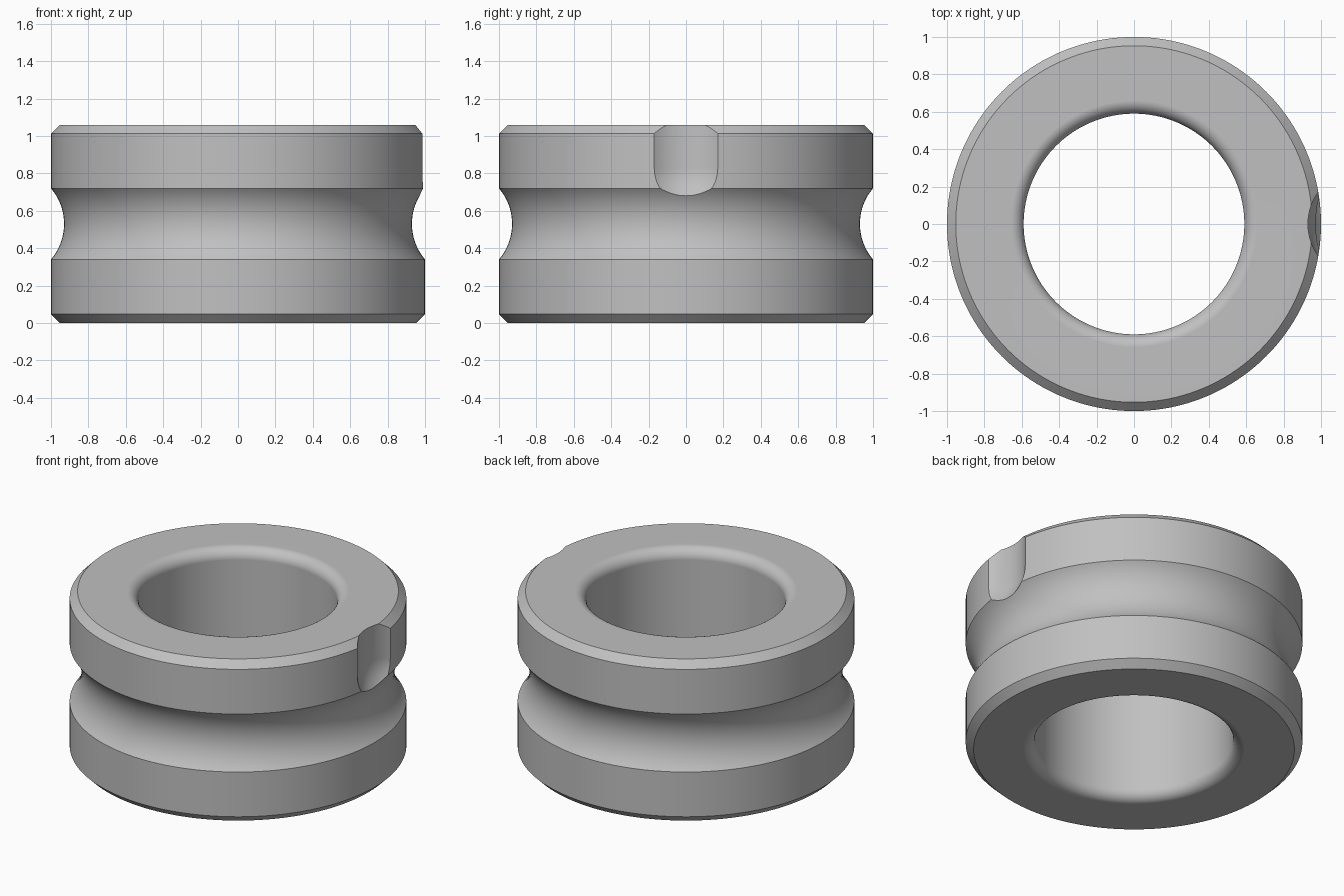
import bpy, bmesh
from math import sin, cos, pi, radians, asin

cube = bpy.data.objects.get("Cube")
if cube:
    bpy.data.objects.remove(cube, do_unlink=True)

HEIGHT = 1.06
MID = HEIGHT / 2
BORE, FILLET, CHAMFER = 0.59, 0.07, 0.047
GROOVE_R = 0.293

steel = bpy.data.materials.new("plain grey")
steel.use_nodes = True
grey = (0.53, 0.53, 0.53, 1)
steel.diffuse_color = grey
steel.node_tree.nodes["Principled BSDF"].inputs["Base Color"].default_value = grey


def arc(cx, cz, r, start, end, steps):
    """Points along an arc in the radius/height plane, angles in radians."""
    angles = [start + (end - start) * i / steps for i in range(steps + 1)]
    return [(cx + r * cos(a), cz + r * sin(a)) for a in angles]


def lathe(name, profile, closed, segments):
    """Turn a radius/height profile around the z axis."""
    bm = bmesh.new()
    verts = [bm.verts.new((r, 0, z)) for r, z in profile]
    pairs = list(zip(verts, verts[1:]))
    if closed:
        pairs.append((verts[-1], verts[0]))
    edges = [bm.edges.new(p) for p in pairs]
    bmesh.ops.spin(bm, geom=verts + edges, cent=(0, 0, 0), axis=(0, 0, 1),
                   angle=2 * pi, steps=segments, use_merge=True)
    bmesh.ops.remove_doubles(bm, verts=bm.verts[:], dist=1e-5)
    bmesh.ops.recalc_face_normals(bm, faces=bm.faces[:])
    mesh = bpy.data.meshes.new(name)
    bm.to_mesh(mesh)
    bm.free()
    mesh.materials.append(steel)
    obj = bpy.data.objects.new(name, mesh)
    bpy.context.collection.objects.link(obj)
    return obj


# Ring: rounded bore, chamfered rims and a round groove about the middle
half = asin(0.19 / GROOVE_R)
fillet_r = BORE + FILLET
profile = arc(fillet_r, FILLET, FILLET, pi, 1.5 * pi, 10)
profile += [(1 - CHAMFER, 0), (1, CHAMFER)]
profile += arc(0.93 + GROOVE_R, MID, GROOVE_R, pi + half, pi - half, 24)
profile += [(1, HEIGHT - CHAMFER), (1 - CHAMFER, HEIGHT)]
profile += arc(fillet_r, HEIGHT - FILLET, FILLET, pi / 2, pi, 10)
ring = lathe("grooved_ring", profile, True, 160)

# Round-ended filling notch cut into the upper rim on the left side
NOTCH_R = 0.29
notch = arc(0, 0.83, NOTCH_R, -pi / 2, 0, 24) + [(NOTCH_R, 1.3), (0, 1.3)]
cutter = lathe("notch_cutter", notch, False, 96)
cutter.location.x = 0.93 + NOTCH_R
cutter.hide_render = True

cut = ring.modifiers.new("notch", "BOOLEAN")
cut.operation = "DIFFERENCE"
cut.solver = "EXACT"
cut.object = cutter

bpy.ops.object.select_all(action="DESELECT")
ring.select_set(True)
bpy.context.view_layer.objects.active = ring
bpy.ops.object.modifier_apply(modifier=cut.name)
bpy.data.objects.remove(cutter, do_unlink=True)

# Smooth turned surfaces, crisp rims
bpy.ops.object.shade_smooth_by_angle(angle=radians(28))
normals = ring.modifiers.new("flat_faces", "WEIGHTED_NORMAL")
normals.keep_sharp = True
